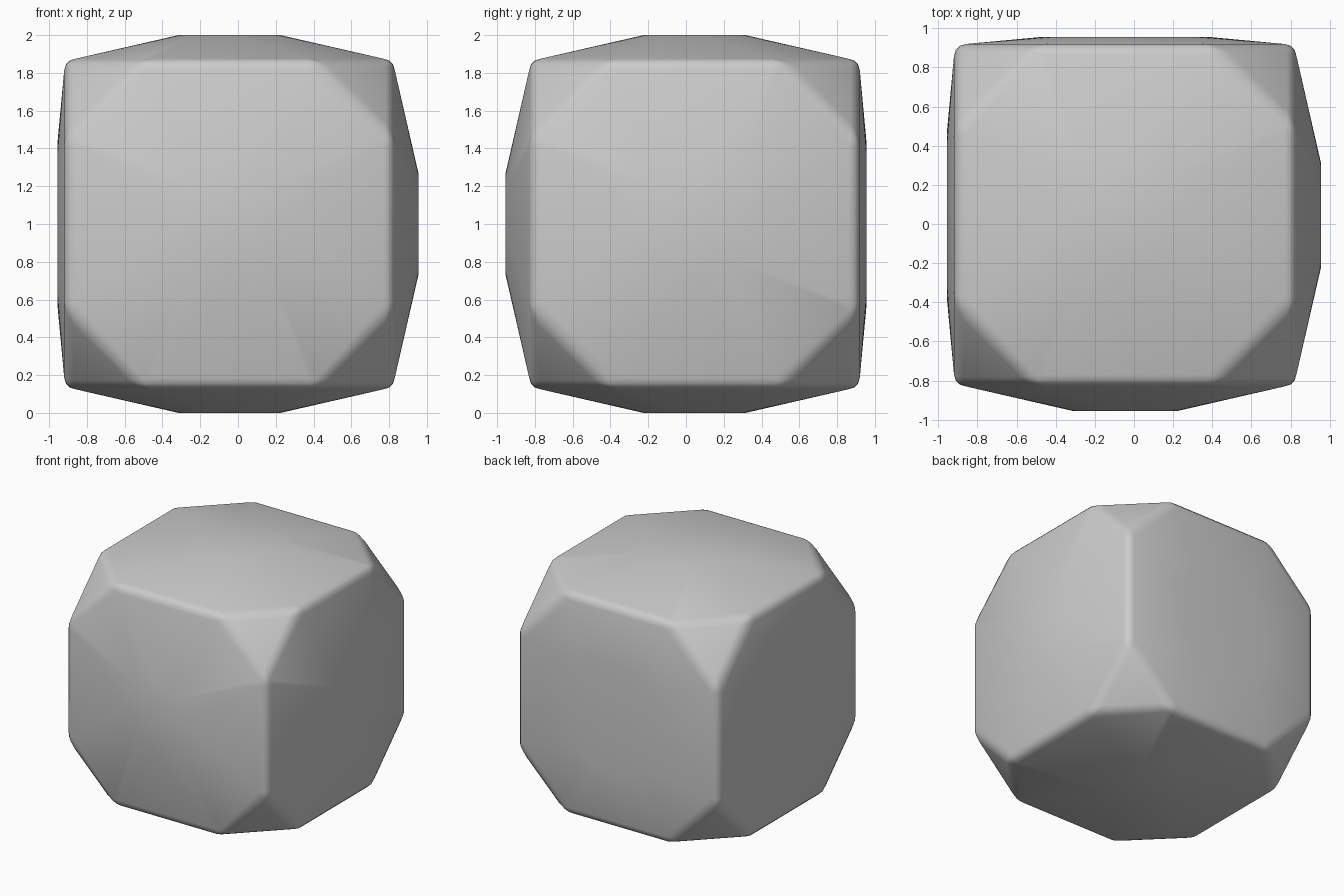
import bpy
import bmesh
import math
from mathutils import Vector

old = bpy.data.objects.get("Cube")
if old:
    bpy.data.objects.remove(old, do_unlink=True)

HALF = 0.875                       # half width of the cube body
CENTRE = Vector((-0.045, 0.045, 1.0))
DOMED = (0.27, 1.0)                # disc radius, distance from the centre
SHALLOW = (0.44, 0.91)

# Cube with cut corners and softened edges
body = bmesh.new()
bmesh.ops.create_cube(body, size=2 * HALF)
bmesh.ops.bevel(body, geom=body.verts[:], offset=0.435, segments=1,
                profile=0.5, affect='VERTICES')
bmesh.ops.bevel(body, geom=body.edges[:], offset=0.06, segments=3,
                profile=0.5, affect='EDGES', clamp_overlap=True)
points = [v.co.copy() for v in body.verts]
body.free()


def disc(axis, sign, radius, height, sides=32):
    """Ring of points that raises one side into a flat-topped dome."""
    ring = []
    for i in range(sides):
        a = math.tau * i / sides
        co = Vector()
        co[axis] = sign * height
        co[(axis + 1) % 3] = radius * math.cos(a)
        co[(axis + 2) % 3] = radius * math.sin(a)
        ring.append(co)
    return ring


# Four tall domes, and shallow ones on the right and the back
for axis in range(3):
    for sign in (-1, 1):
        shallow = (axis, sign) in ((0, -1), (1, 1))
        points += disc(axis, sign, *(SHALLOW if shallow else DOMED))

# Skin body and discs together
bm = bmesh.new()
for co in points:
    bm.verts.new(co + CENTRE)
bmesh.ops.convex_hull(bm, input=bm.verts[:])
loose = [v for v in bm.verts if not v.link_faces]
bmesh.ops.delete(bm, geom=loose, context='VERTS')
bmesh.ops.dissolve_limit(bm, angle_limit=math.radians(0.3),
                         verts=bm.verts[:], edges=bm.edges[:])
bmesh.ops.recalc_face_normals(bm, faces=bm.faces[:])

mesh = bpy.data.meshes.new("faceted_block")
bm.to_mesh(mesh)
bm.free()
block = bpy.data.objects.new("faceted_block", mesh)
bpy.context.collection.objects.link(block)

# Plain grey
COLOUR = (0.6, 0.6, 0.6, 1)
grey = bpy.data.materials.new("plain_grey")
grey.use_nodes = True
grey.diffuse_color = COLOUR
grey.node_tree.nodes["Principled BSDF"].inputs["Base Color"].default_value = COLOUR
mesh.materials.append(grey)

bpy.ops.object.select_all(action='DESELECT')
block.select_set(True)
bpy.context.view_layer.objects.active = block
bpy.ops.object.shade_smooth_by_angle(angle=math.radians(40))
